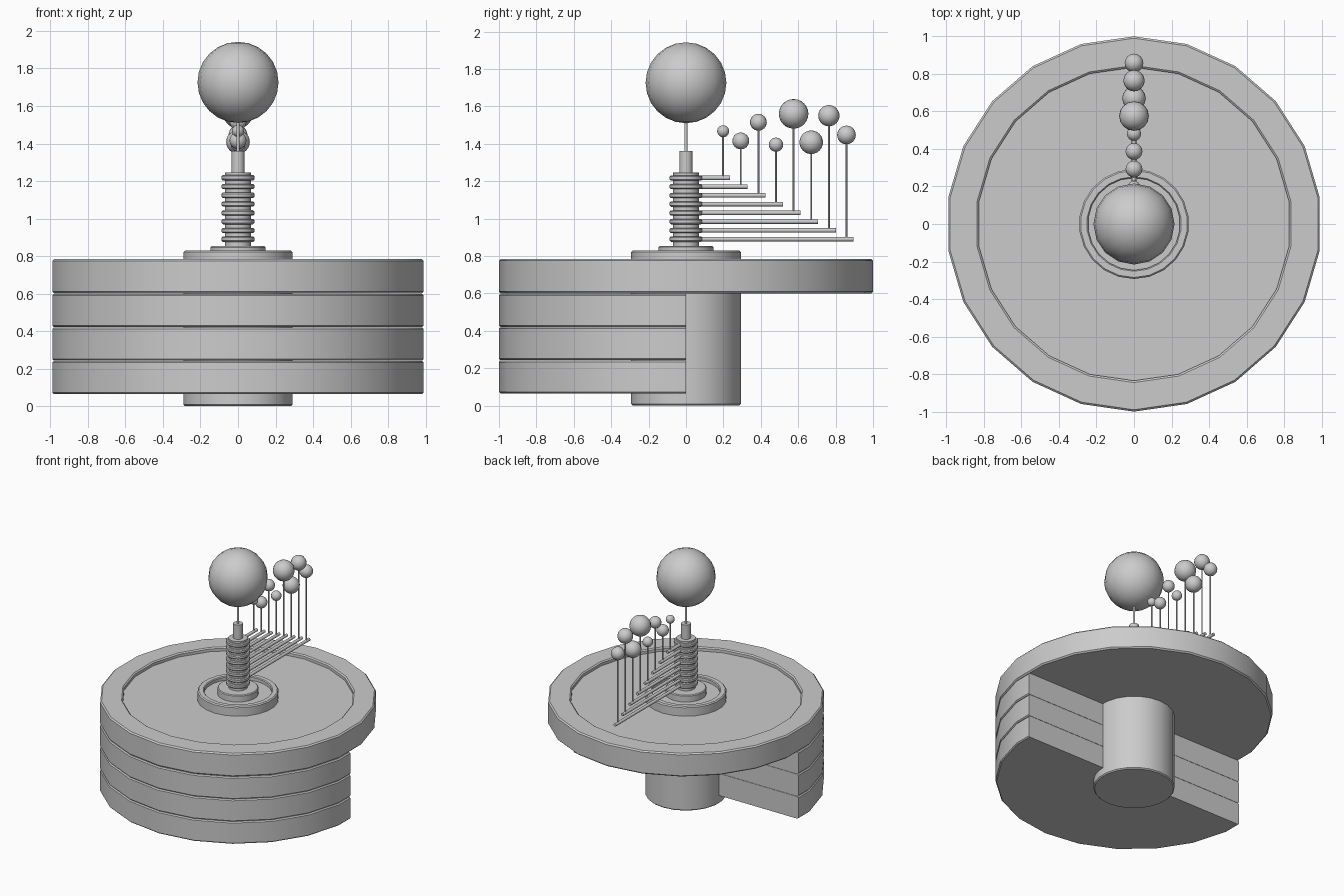
import bpy, bmesh, math
from mathutils import Vector, Matrix

if "Cube" in bpy.data.objects:
    bpy.data.objects.remove(bpy.data.objects["Cube"])


def finish(bm, name):
    bmesh.ops.recalc_face_normals(bm, faces=bm.faces)
    me = bpy.data.meshes.new(name)
    bm.to_mesh(me)
    bm.free()
    ob = bpy.data.objects.new(name, me)
    bpy.context.collection.objects.link(ob)
    bpy.ops.object.select_all(action='DESELECT')
    ob.select_set(True)
    bpy.context.view_layer.objects.active = ob
    bpy.ops.object.shade_smooth_by_angle(angle=math.radians(35))
    return ob


def lathe(name, profile, sides=22, half=False):
    """Spin (radius, z) points round z; first and last rings are capped."""
    bm = bmesh.new()
    rings = []
    for r, z in profile:
        ring = []
        for i in range(sides):
            a = math.pi / 2 + 2 * math.pi * i / sides
            ring.append(bm.verts.new((r * math.cos(a), r * math.sin(a), z)))
        rings.append(ring)
    for lo, hi in zip(rings, rings[1:]):
        for i in range(sides):
            j = (i + 1) % sides
            bm.faces.new((lo[i], lo[j], hi[j], hi[i]))
    bm.faces.new(rings[0][::-1])
    bm.faces.new(rings[-1])
    if half:
        geom = bm.verts[:] + bm.edges[:] + bm.faces[:]
        res = bmesh.ops.bisect_plane(bm, geom=geom, plane_co=(0, 0, 0),
                                     plane_no=(0, 1, 0), clear_outer=True)
        cut = [e for e in res['geom_cut'] if isinstance(e, bmesh.types.BMEdge)]
        bmesh.ops.edgeloop_fill(bm, edges=cut)
    return finish(bm, name)


def disc(r, z0, z1, b):
    return [(r - b, z0), (r, z0 + b), (r, z1 - b), (r - b, z1)]


def rod(name, p, q, r, sides=12):
    p, q = Vector(p), Vector(q)
    d = q - p
    rot = Vector((0, 0, 1)).rotation_difference(d).to_matrix().to_4x4()
    bm = bmesh.new()
    bmesh.ops.create_cone(bm, cap_ends=True, segments=sides, radius1=r, radius2=r,
                          depth=d.length, matrix=Matrix.Translation((p + q) / 2) @ rot)
    return finish(bm, name)


def ball(name, co, r, u=16, v=12):
    bm = bmesh.new()
    bmesh.ops.create_uvsphere(bm, u_segments=u, v_segments=v, radius=r,
                              matrix=Matrix.Translation(co))
    return finish(bm, name)


# stacked half discs, open at the back
for i in range(3):
    z = 0.065 + 0.178 * i
    lathe(f"half_disc_{i + 1}", disc(1.0, z, z + 0.176, 0.008), half=True)

# full top disc with a raised rim
lathe("top_disc", disc(1.0, 0.60, 0.785, 0.01)
      + [(0.845, 0.785), (0.835, 0.777), (0.835, 0.755)])

# central drum with a raised rim
lathe("centre_drum", disc(0.293, 0.0, 0.83, 0.008)
      + [(0.252, 0.83), (0.246, 0.824), (0.246, 0.80)])

# foot and shaft of the spindle
lathe("spindle_foot", disc(0.148, 0.79, 0.853, 0.006))
lathe("spindle_shaft", [(0.07, 0.85), (0.07, 1.245), (0.035, 1.246), (0.035, 1.36)], 16)

# collars, each with an arm, a stem and a ball: (ball height, ball radius)
balls = [(1.447, 0.05), (1.55, 0.057), (1.408, 0.063), (1.56, 0.079),
         (1.395, 0.038), (1.515, 0.045), (1.415, 0.045), (1.467, 0.032)]
for i, (bz, br) in enumerate(balls):
    z = 0.89 + 0.0468 * i
    y = 0.858 - 0.0942 * i
    lathe(f"collar_{i + 1}", disc(0.087, z - 0.014, z + 0.014, 0.006), 20)
    rod(f"arm_{i + 1}", (0, 0.04, z), (0, y + 0.037, z), 0.012)
    rod(f"stem_{i + 1}", (0, y, z), (0, y, bz), 0.005, 8)
    ball(f"small_ball_{i + 1}", (0, y, bz), br)

# large ball on its pin
rod("large_ball_pin", (0, 0, 1.34), (0, 0, 1.6), 0.009)
ball("large_ball", (0, 0, 1.726), 0.216)
